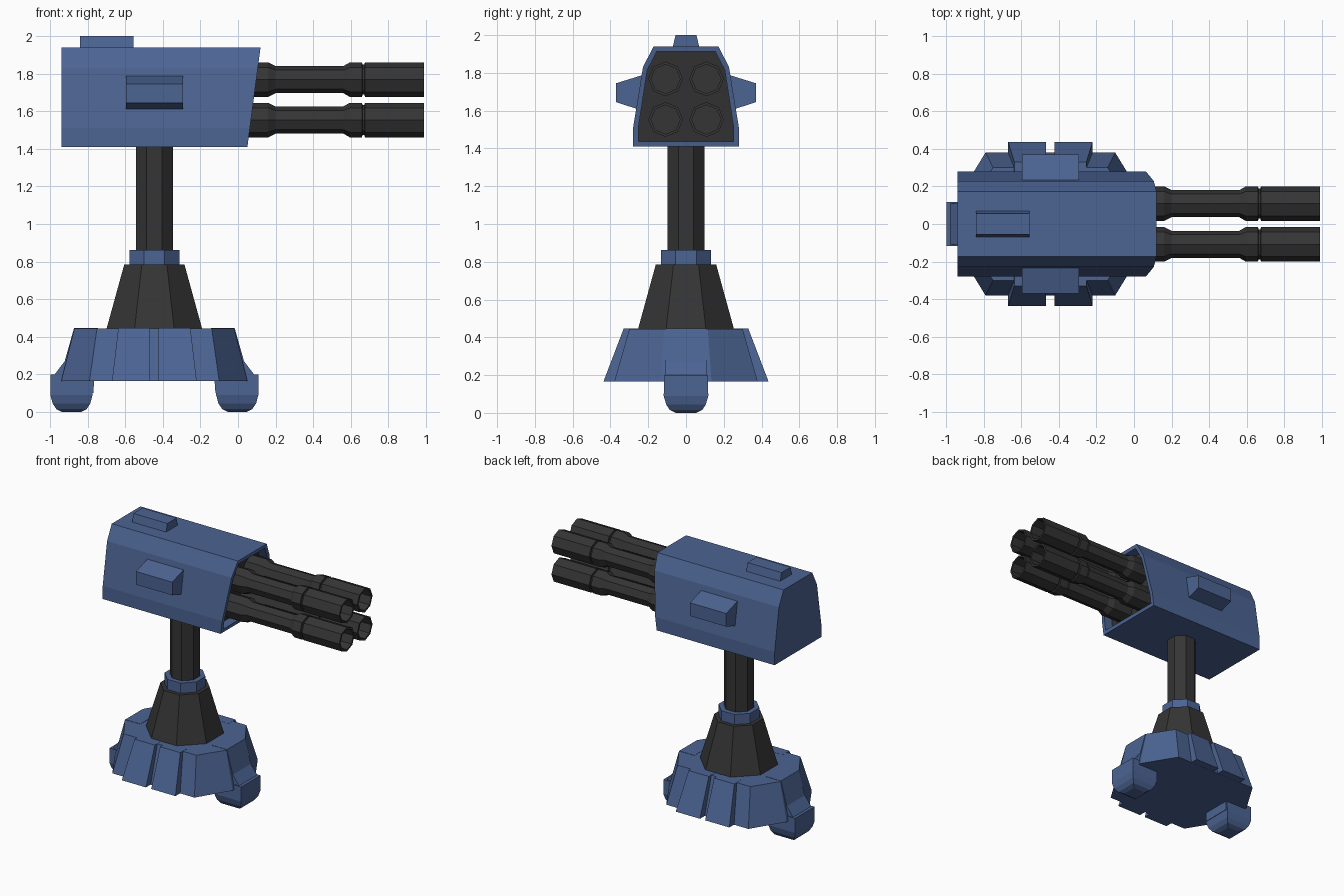
import bpy, bmesh, math

if "Cube" in bpy.data.objects:
    bpy.data.objects.remove(bpy.data.objects["Cube"])

CX = -0.445  # axis of the stand


def material(name, rgb):
    m = bpy.data.materials.new(name)
    m.diffuse_color = (*rgb, 1)
    m.use_nodes = True
    m.node_tree.nodes["Principled BSDF"].inputs["Base Color"].default_value = m.diffuse_color
    return m


BLUE = material("steel_blue", (0.072, 0.127, 0.29))
DARK = material("dark_gunmetal", (0.035, 0.035, 0.035))


def loft(name, rings, mat, cap=True):
    """Skin a list of equal-length point rings and close both ends."""
    bm = bmesh.new()
    vs = [[bm.verts.new(p) for p in r] for r in rings]
    n = len(rings[0])
    for a, b in zip(vs, vs[1:]):
        for i in range(n):
            bm.faces.new((a[i], a[(i + 1) % n], b[(i + 1) % n], b[i]))
    if cap:
        bm.faces.new(vs[0][::-1])
        bm.faces.new(vs[-1])
    bmesh.ops.recalc_face_normals(bm, faces=bm.faces)
    me = bpy.data.meshes.new(name)
    bm.to_mesh(me)
    bm.free()
    me.materials.append(mat)
    ob = bpy.data.objects.new(name, me)
    bpy.context.collection.objects.link(ob)
    return ob


def octagon(half):
    """Eight points with flats on the axes, half = distance to a flat."""
    r = half / math.cos(math.pi / 8)
    return [(r * math.cos(math.pi * (i + .5) / 4), r * math.sin(math.pi * (i + .5) / 4))
            for i in range(8)]


def oct_column(name, profile, mat):
    return loft(name, [[(CX + x, y, z) for x, y in octagon(h)] for h, z in profile], mat)


def rect(x0, x1, y0, y1, z):
    return [(x0, y0, z), (x1, y0, z), (x1, y1, z), (x0, y1, z)]


# Stand: base body, plates, legs and column
def base_ring(xa, ya, xb, yb, z):
    quarter = [(xb, yb), (xa, ya)]
    pts = quarter + [(-x, y) for x, y in quarter[::-1]]
    pts += [(-x, -y) for x, y in pts]
    return [(CX + x, y, z) for x, y in pts]


loft("base_body", [base_ring(.345, .38, .495, .135, .165),
                   base_ring(.305, .30, .425, .115, .445)], BLUE)

for sy in (-1, 1):
    for sx in (-1, 1):
        side = ("front" if sy < 0 else "back") + ("_left" if sx < 0 else "_right")
        lo = rect(CX + sx * .022, CX + sx * .225, sy * .30, sy * .437, .166)
        hi = rect(CX + sx * .022, CX + sx * .192, sy * .25, sy * .33, .446)
        loft("base_plate_" + side, [lo, hi], BLUE)

for sx, side in ((-1, "left"), (1, "right")):
    # Leg wedge leaning on the base
    prof = [(.325, .10), (.545, .10), (.553, .17), (.477, .27), (.427, .447), (.30, .447)]
    loft("leg_" + side, [[(CX + sx * x, y * (1 - .1 * (z - .1)), z) for x, z in prof]
                         for y in (-.11, .11)], BLUE)
    # Rounded foot
    steps = [(0, .05, .055), (.015, .08, .085), (.045, .10, .105), (.09, .112, .118), (.2, .112, .116)]
    fx = CX + sx * .441
    loft("foot_" + side, [rect(fx - hx, fx + hx, -hy, hy, z) for z, hx, hy in steps], BLUE)

oct_column("stand_cone", [(.255, .44), (.16, .785)], DARK)
oct_column("stand_collar", [(.133, .785), (.133, .862)], BLUE)
oct_column("stand_post", [(.098, .80), (.098, 1.42)], DARK)

# Housing with a slanted, recessed front
half = [(.28, 1.41), (.28, 1.51), (.228, 1.83), (.172, 1.94)]
inner = [(.252, 1.437), (.252, 1.51), (.205, 1.815), (.155, 1.912)]


def section(points, x_of_z):
    full = points + [(-y, z) for y, z in points[::-1]]
    return [(x_of_z(z), y, z) for y, z in full]


def slant(offset):
    return lambda z: .05 + offset + .07 * (z - 1.41) / .53


housing = loft("housing", [section(half, lambda z: -.94), section(half, slant(0)),
                           section(inner, slant(0)), section(inner, slant(-.07))], BLUE)
housing.data.materials.append(DARK)
for f in housing.data.polygons:  # recess floor is dark
    if len(f.vertices) == 8 and f.center.x > -.5:
        f.material_index = 1

# Boxes on the housing
loft("top_box", [rect(-.84, -.555, -.072, .072, 1.93), rect(-.84, -.555, -.055, .055, 2.0)], BLUE)
for sy, side in ((-1, "front"), (1, "back")):
    prof = [(.20, 1.60), (.262, 1.61), (.37, 1.645), (.37, 1.745), (.235, 1.787), (.20, 1.79)]
    loft("side_box_" + side, [[(x, sy * y, z) for y, z in prof] for x in (-.597, -.293)], BLUE)

# Four hollow eight-sided barrels
barrel = [(-.03, .092), (.16, .092), (.20, .072), (.56, .072), (.595, .092), (.66, .092),
          (.662, .08), (.673, .08), (.675, .092), (.99, .092), (.99, .077), (.78, .077)]
for row, z in (("lower", 1.553), ("upper", 1.768)):
    for col, y in (("front", -.108), ("back", .108)):
        rings = [[(x, y + r * math.cos(i * math.pi / 4), z + r * math.sin(i * math.pi / 4))
                  for i in range(8)] for x, r in barrel]
        loft("barrel_%s_%s" % (row, col), rings, DARK)
